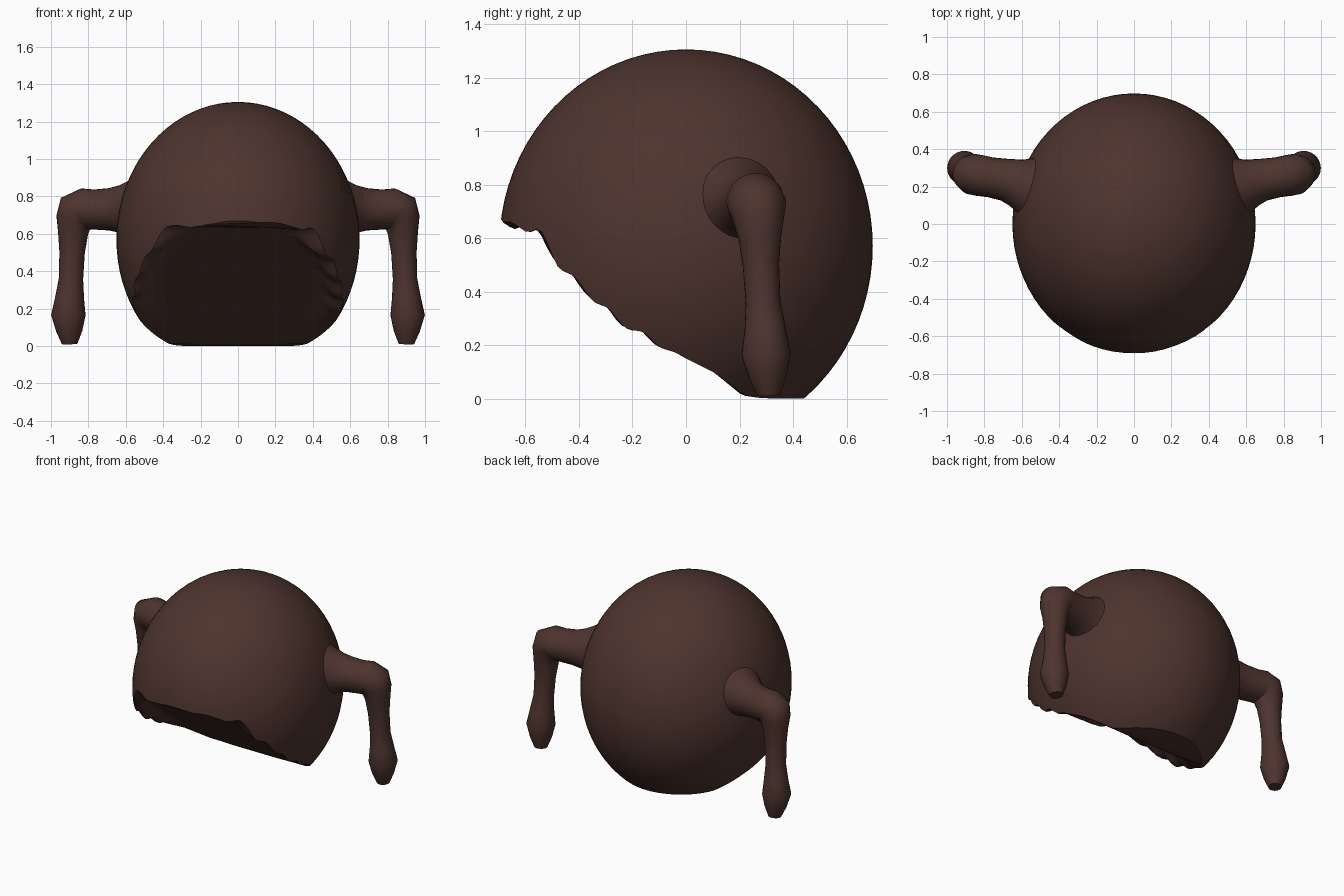
import bpy, bmesh, math
from mathutils import Vector

if "Cube" in bpy.data.objects:
    bpy.data.objects.remove(bpy.data.objects["Cube"])

brown = bpy.data.materials.new("dark brown")
brown.diffuse_color = (0.0762, 0.0343, 0.0273, 1)
brown.use_nodes = True
brown.node_tree.nodes["Principled BSDF"].inputs["Base Color"].default_value = brown.diffuse_color


def make_object(name, bm):
    bmesh.ops.recalc_face_normals(bm, faces=bm.faces)
    mesh = bpy.data.meshes.new(name)
    bm.to_mesh(mesh)
    bm.free()
    obj = bpy.data.objects.new(name, mesh)
    bpy.context.collection.objects.link(obj)
    obj.data.materials.append(brown)
    return obj


def activate(obj):
    bpy.ops.object.select_all(action='DESELECT')
    obj.select_set(True)
    bpy.context.view_layer.objects.active = obj


def tube(name, path, segments=28):
    """Sweep a circle along points given as (x, y, z, radius)."""
    bm = bmesh.new()
    pts = [Vector(p[:3]) for p in path]
    rings = []
    for i, p in enumerate(pts):
        t = (pts[min(i + 1, len(pts) - 1)] - pts[max(i - 1, 0)]).normalized()
        side = Vector((0, 1, 0))
        side = (side - t * side.dot(t)).normalized()
        up = t.cross(side)
        ring = []
        for k in range(segments):
            a = 2 * math.pi * k / segments
            ring.append(bm.verts.new(p + path[i][3] * (side * math.cos(a) + up * math.sin(a))))
        rings.append(ring)
    for a, b in zip(rings, rings[1:]):
        for k in range(segments):
            n = (k + 1) % segments
            bm.faces.new((a[k], a[n], b[n], b[k]))
    bm.faces.new(rings[0])
    bm.faces.new(rings[-1])
    return make_object(name, bm)


def interpolate(points, y):
    """Height at y on a polyline of (y, z) points."""
    for (y0, z0), (y1, z1) in zip(points, points[1:]):
        if y <= y1:
            return z0 + (z1 - z0) * max(0, (y - y0) / (y1 - y0))
    return points[-1][1]


# Underside heights: straight in the middle, lower and ragged along the rim
MIDDLE = [(-0.72, 0.72), (-0.685, 0.68), (-0.64, 0.64), (-0.56, 0.635), (0.21, 0.012),
          (0.27, 0.003), (0.33, 0.0)]
RIM = [(-0.72, 0.72), (-0.685, 0.67), (-0.64, 0.64), (-0.55, 0.63), (-0.48, 0.505),
       (-0.33, 0.36), (-0.25, 0.29), (-0.10, 0.20), (0.0, 0.15), (0.10, 0.10),
       (0.17, 0.05), (0.22, 0.012), (0.27, 0.003), (0.33, 0.0)]
RX, RY, RZ, CZ = 0.65, 0.698, 0.735, 0.57


def underside(x, y):
    mid, rim = interpolate(MIDDLE, y), interpolate(RIM, y)
    r = math.sqrt((x / RX) ** 2 + (y / RY) ** 2 + ((rim - CZ) / RZ) ** 2)
    t = min(1, max(0, (r - 0.82) / 0.16))
    t = t * t * (3 - 2 * t)
    fade = max(0, min(1, -y / 0.15))
    rag = 0.012 * fade * t * math.sin(48 * y + 5 * x)
    return mid + (rim - mid) * t + rag


# Rounded body
bm = bmesh.new()
bmesh.ops.create_uvsphere(bm, u_segments=72, v_segments=40, radius=1)
for v in bm.verts:
    v.co = (v.co.x * RX, v.co.y * RY, v.co.z * RZ + CZ)
body = make_object("body", bm)

# Cutter for the sloping underside
bm = bmesh.new()
bmesh.ops.create_grid(bm, x_segments=64, y_segments=90, size=0.9)
new = bmesh.ops.extrude_face_region(bm, geom=bm.faces[:])["geom"]
top = {g for g in new if isinstance(g, bmesh.types.BMVert)}
for v in bm.verts:
    v.co.z = underside(v.co.x, v.co.y) if v in top else -0.5
cutter = make_object("underside_cutter", bm)
cutter.hide_render = True

cut = body.modifiers.new("underside", 'BOOLEAN')
cut.operation = 'DIFFERENCE'
cut.solver = 'EXACT'
cut.object = cutter
activate(body)
bpy.ops.object.modifier_apply(modifier=cut.name)
bpy.data.objects.remove(cutter)
bpy.ops.object.shade_smooth_by_angle(angle=math.radians(35))

# Bent limbs: flared shoulder, elbow, thin shaft and a bulging foot
limb_path = [(0.46, 0.165, 0.72, 0.26), (0.505, 0.182, 0.728, 0.212), (0.545, 0.195, 0.732, 0.178),
             (0.585, 0.207, 0.733, 0.15), (0.63, 0.221, 0.732, 0.128), (0.69, 0.237, 0.731, 0.113),
             (0.77, 0.25, 0.73, 0.107), (0.83, 0.26, 0.733, 0.11), (0.862, 0.266, 0.722, 0.11),
             (0.874, 0.27, 0.68, 0.098), (0.882, 0.276, 0.60, 0.08), (0.887, 0.28, 0.50, 0.068),
             (0.893, 0.288, 0.36, 0.065), (0.90, 0.296, 0.26, 0.077), (0.907, 0.299, 0.165, 0.092),
             (0.902, 0.305, 0.08, 0.07), (0.90, 0.31, 0.012, 0.042)]
limbs = tube("limbs", limb_path)
limbs.modifiers.new("mirror", 'MIRROR')
activate(limbs)
bpy.ops.object.shade_smooth_by_angle(angle=math.radians(60))
